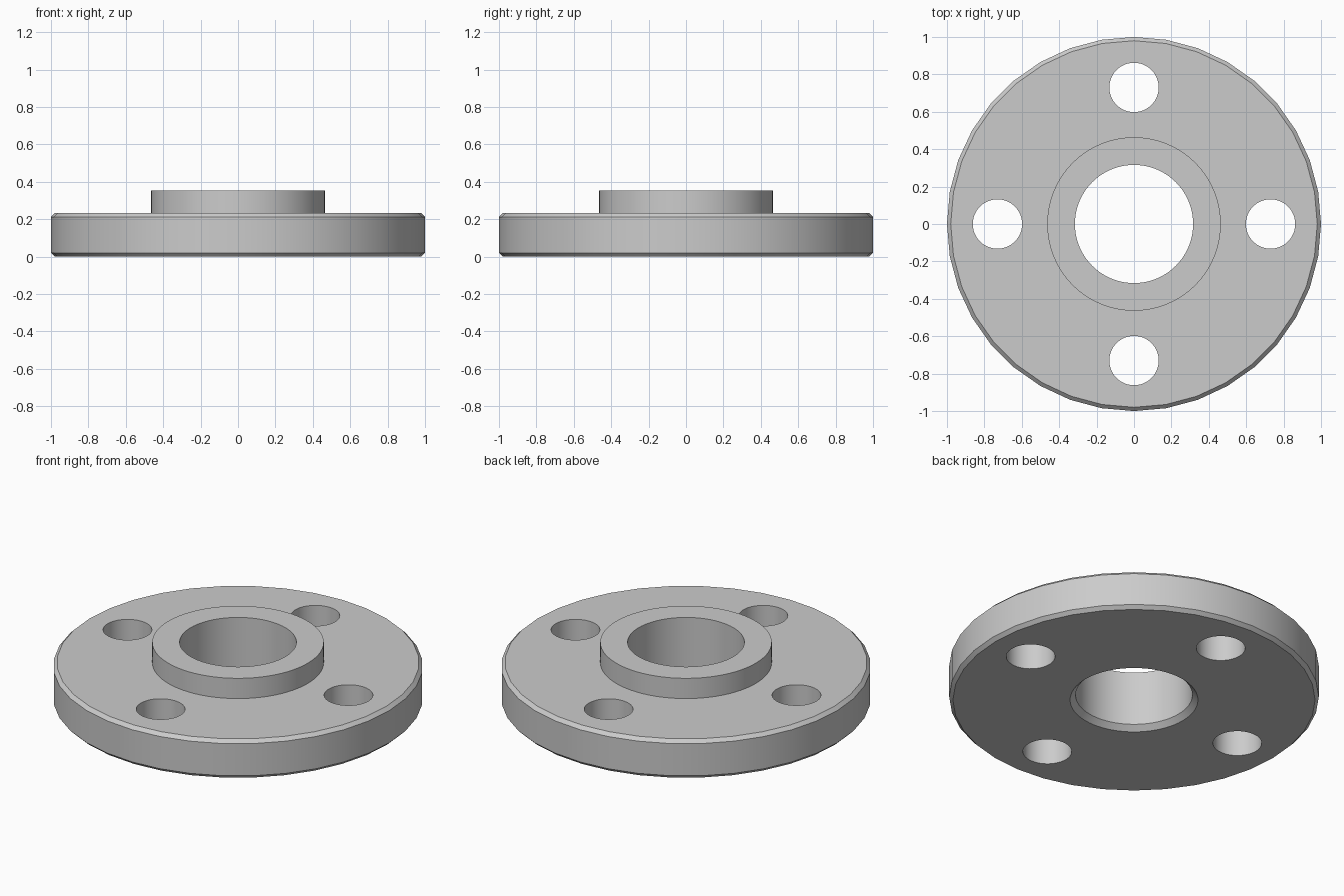
import bpy
import math

cube = bpy.data.objects.get("Cube")
if cube:
    bpy.data.objects.remove(cube, do_unlink=True)

# Plain grey metal
grey = bpy.data.materials.new("grey_metal")
grey.use_nodes = True
colour = (0.6, 0.6, 0.6, 1.0)
grey.diffuse_color = colour
grey.node_tree.nodes["Principled BSDF"].inputs["Base Color"].default_value = colour


def lathe(name, profile, sides, centre=(0, 0)):
    """Solid of revolution from (radius, z) points listed bottom to top."""
    verts, faces = [], []
    for r, z in profile:
        for i in range(sides):
            a = math.tau * i / sides
            verts.append((centre[0] + r * math.cos(a), centre[1] + r * math.sin(a), z))
    for k in range(len(profile) - 1):
        lo, hi = k * sides, (k + 1) * sides
        for i in range(sides):
            j = (i + 1) % sides
            faces.append((lo + i, lo + j, hi + j, hi + i))
    faces.append(tuple(reversed(range(sides))))
    last = (len(profile) - 1) * sides
    faces.append(tuple(range(last, last + sides)))
    mesh = bpy.data.meshes.new(name)
    mesh.from_pydata(verts, [], faces)
    mesh.materials.append(grey)
    obj = bpy.data.objects.new(name, mesh)
    bpy.context.collection.objects.link(obj)
    return obj


def combine(target, tool, operation):
    """Apply a boolean to the target and discard the tool."""
    tool.hide_render = True
    bpy.context.view_layer.objects.active = target
    mod = target.modifiers.new(operation.lower(), 'BOOLEAN')
    mod.operation = operation
    mod.solver = 'EXACT'
    mod.object = tool
    bpy.ops.object.modifier_apply(modifier=mod.name)
    bpy.data.objects.remove(tool, do_unlink=True)


PLATE_TOP, HUB_TOP, BEVEL = 0.232, 0.353, 0.02

# Round plate with chamfered rims
flange = lathe("flange", [(1 - BEVEL, 0), (1, BEVEL),
                          (1, PLATE_TOP - BEVEL), (1 - BEVEL, PLATE_TOP)], 36)

# Raised hub
hub = lathe("hub", [(0.464, 0.1), (0.464, HUB_TOP)], 72)
combine(flange, hub, 'UNION')

# Central bore, countersunk underneath
bore = lathe("bore_cutter", [(0.376, -0.03), (0.316, 0.03), (0.316, 0.5)], 72)
combine(flange, bore, 'DIFFERENCE')

# Four bolt holes
for n in range(4):
    a = n * math.pi / 2
    spot = (0.73 * math.cos(a), 0.73 * math.sin(a))
    hole = lathe("bolt_hole_cutter", [(0.132, -0.1), (0.132, 0.5)], 48, spot)
    combine(flange, hole, 'DIFFERENCE')

# Smooth walls, crisp rims
bpy.ops.object.select_all(action='DESELECT')
flange.select_set(True)
bpy.context.view_layer.objects.active = flange
bpy.ops.object.shade_smooth_by_angle(angle=math.radians(30))
